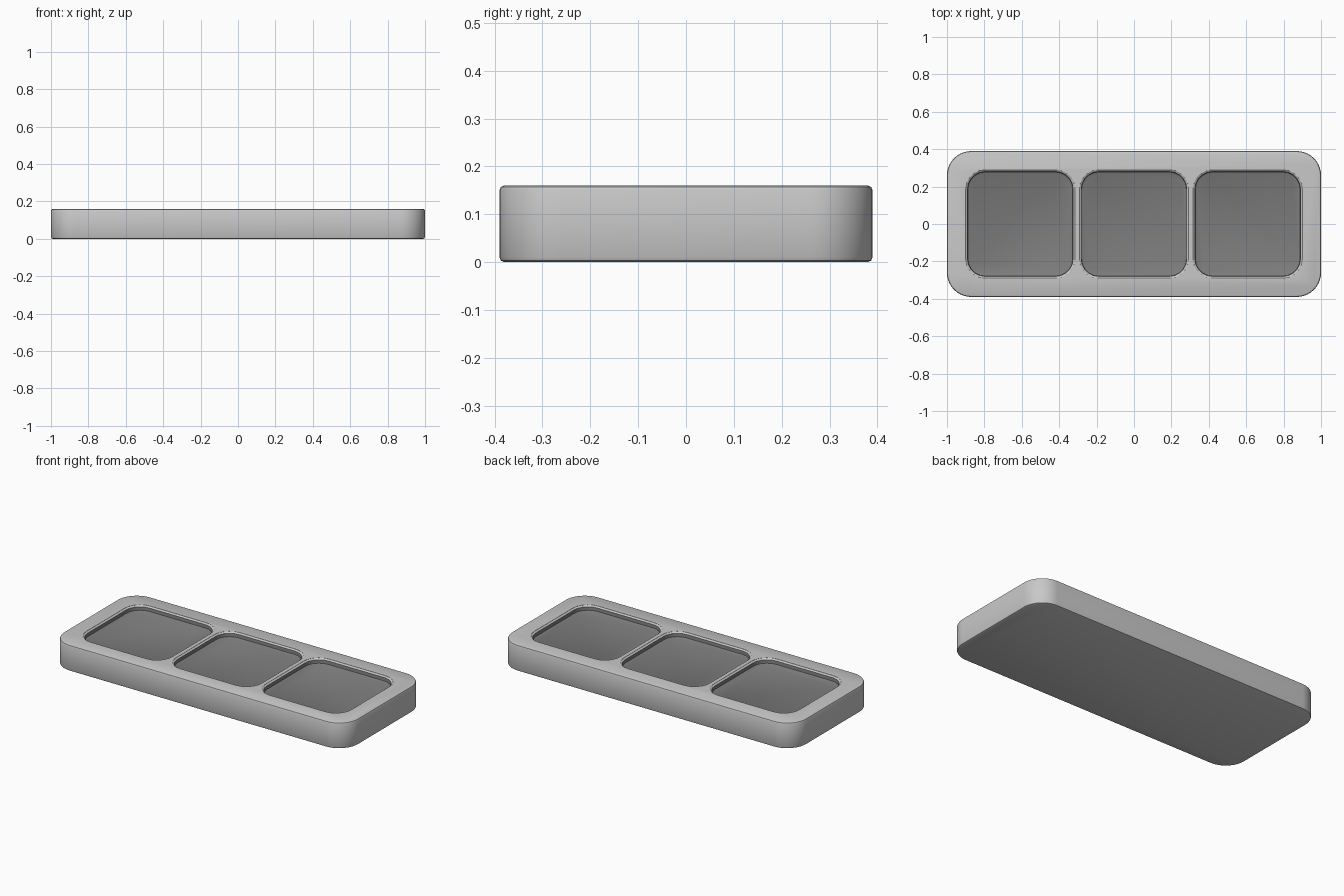
import bpy, bmesh, math

if "Cube" in bpy.data.objects:
    bpy.data.objects.remove(bpy.data.objects["Cube"])


def material(name, v):
    m = bpy.data.materials.new(name)
    m.diffuse_color = (v, v, v, 1)
    m.use_nodes = True
    m.node_tree.nodes["Principled BSDF"].inputs["Base Color"].default_value = m.diffuse_color
    return m


light = material("light_grey", 0.58)
dark = material("dark_grey", 0.21)


def ring(bm, hx, hy, r, z, seg):
    """Rounded rectangle loop of vertices."""
    out = []
    for k, (sx, sy) in enumerate([(1, 1), (-1, 1), (-1, -1), (1, -1)]):
        for i in range(seg + 1):
            a = math.pi / 2 * (k + i / seg)
            out.append(bm.verts.new((sx * (hx - r) + r * math.cos(a),
                                     sy * (hy - r) + r * math.sin(a), z)))
    return out


def loft(name, hx, hy, r, seg, profile, x=0):
    """Closed solid from (inset, z) steps, bottom to top."""
    bm = bmesh.new()
    rings = [ring(bm, hx - d, hy - d, r - d, z, seg) for d, z in profile]
    bm.faces.new(rings[0][::-1])
    bm.faces.new(rings[-1])
    for a, b in zip(rings, rings[1:]):
        n = len(a)
        for i in range(n):
            j = (i + 1) % n
            bm.faces.new((a[i], a[j], b[j], b[i]))
    bmesh.ops.recalc_face_normals(bm, faces=bm.faces)
    me = bpy.data.meshes.new(name)
    bm.to_mesh(me)
    bm.free()
    ob = bpy.data.objects.new(name, me)
    ob.location.x = x
    bpy.context.collection.objects.link(ob)
    return ob


# Tray body with softened edges
tray = loft("tray", 1.0, 0.39, 0.13, 10,
            [(0.01, 0), (0.003, 0.003), (0, 0.01),
             (0, 0.15), (0.003, 0.157), (0.01, 0.16)])
tray.data.materials.append(light)
tray.data.materials.append(dark)

# Three shallow pockets with a chamfered rim
cutters = []
for i in (-1, 0, 1):
    c = loft("pocket_cutter", 0.294, 0.292, 0.105, 5,
             [(0.022, 0.128), (0.014, 0.132), (0.012, 0.152),
              (0.002, 0.159), (0.002, 0.2)], i * 0.608)
    c.hide_render = True
    cutters.append(c)
    m = tray.modifiers.new("pocket", 'BOOLEAN')
    m.operation = 'DIFFERENCE'
    m.solver = 'EXACT'
    m.object = c

bpy.context.view_layer.objects.active = tray
tray.select_set(True)
for m in list(tray.modifiers):
    bpy.ops.object.modifier_apply(modifier=m.name)
for c in cutters:
    bpy.data.objects.remove(c)

# Dark pocket walls and floors
for p in tray.data.polygons:
    x, y, z = p.center
    inside = abs(x) < 0.93 and abs(y) < 0.3
    p.material_index = 1 if inside and 0.1 < z < 0.153 else 0

bpy.ops.object.shade_smooth_by_angle(angle=math.radians(35))
